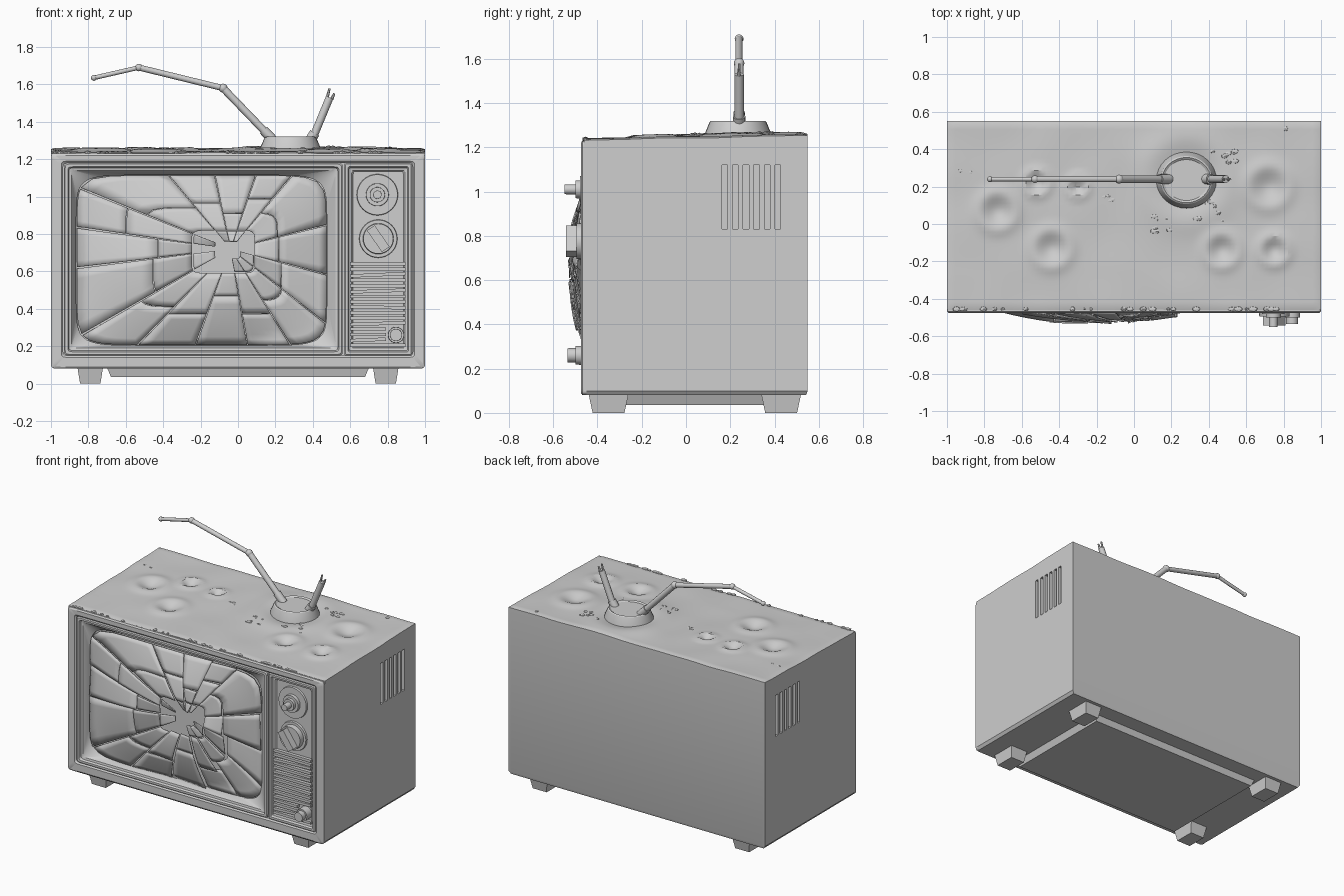
import bpy, bmesh, math, random
from mathutils import Vector, Matrix, noise

random.seed(4)
if "Cube" in bpy.data.objects:
    bpy.data.objects.remove(bpy.data.objects["Cube"])

grey = bpy.data.materials.new("plain_grey")
grey.use_nodes = True
grey.diffuse_color = (0.62, 0.62, 0.62, 1)
for node in grey.node_tree.nodes:
    if node.type == 'BSDF_PRINCIPLED':
        node.inputs["Base Color"].default_value = grey.diffuse_color
parts = []


def finish(bm, name, fix=True):
    if fix:
        bmesh.ops.recalc_face_normals(bm, faces=bm.faces)
    mesh = bpy.data.meshes.new(name)
    bm.to_mesh(mesh)
    bm.free()
    mesh.materials.append(grey)
    ob = bpy.data.objects.new(name, mesh)
    bpy.context.collection.objects.link(ob)
    parts.append(ob)
    return ob


def box(bm, lo, hi, turn=None, taper=1):
    lo, hi = Vector(lo), Vector(hi)
    mid, size = (lo + hi) / 2, hi - lo
    verts = bmesh.ops.create_cube(bm, size=1)["verts"]
    for v in verts:
        k = taper if v.co.z < 0 else 1
        p = Vector((v.co.x * size.x * k, v.co.y * size.y * k, v.co.z * size.z))
        v.co = mid + (turn @ p if turn else p)


def rod(bm, a, b, r1, r2=None, sides=16):
    a, b = Vector(a), Vector(b)
    spin = (b - a).to_track_quat('Z', 'Y').to_matrix().to_4x4()
    bmesh.ops.create_cone(bm, cap_ends=True, segments=sides, radius1=r1,
                          radius2=r1 if r2 is None else r2, depth=(b - a).length,
                          matrix=Matrix.Translation((a + b) / 2) @ spin)


def ball(bm, p, r):
    bmesh.ops.create_uvsphere(bm, u_segments=12, v_segments=8, radius=r,
                              matrix=Matrix.Translation(p))


def loft(name, loops, fill, segs=64):
    """Rounded rectangles (centre x, centre z, half x, half z, squareness, y)."""
    bm = bmesh.new()
    rings = []
    for cx, cz, hx, hz, n, y in loops:
        ring = []
        for i in range(segs):
            t = 2 * math.pi * (i + 0.5) / segs
            c, s = math.cos(t), math.sin(t)
            ring.append(bm.verts.new((cx + hx * math.copysign(abs(c) ** (2 / n), c), y,
                                      cz + hz * math.copysign(abs(s) ** (2 / n), s))))
        rings.append(ring)
    for a, b in zip(rings, rings[1:]):
        for i in range(segs):
            j = (i + 1) % segs
            bm.faces.new((a[i], a[j], b[j], b[i]))
    if fill:
        bm.faces.new(rings[-1])
    return finish(bm, name, fix=False)


# Cabinet: dented top sheet pulled down into a box
dents = [(-0.73, 0.07, 0.09), (-0.44, -0.13, 0.09), (0.47, -0.14, 0.08),
         (0.75, -0.14, 0.07), (0.72, 0.2, 0.1), (-0.52, 0.22, 0.06),
         (-0.3, 0.2, 0.05), (0.28, 0.24, 0.2)]


def top_z(x, y):
    z = 1.238 + 0.022 * (y + 0.46)
    for dx, dy, r in dents:
        d = math.hypot(x - dx, y - dy) / r
        z += 0.012 * math.exp(-6 * (d - 1.1) ** 2) - 0.022 * math.exp(-3 * d * d)
    return z + 0.006 * noise.noise(Vector((x * 4, y * 4, 0)))


bm = bmesh.new()
bmesh.ops.create_grid(bm, x_segments=90, y_segments=46, size=1)
for v in bm.verts:
    edge = v.is_boundary
    v.co.y = v.co.y * 0.505 + 0.045
    v.co.z = top_z(v.co.x, v.co.y) - (0.006 if edge else 0)
for height, shrink in ((0.1, 1), (0.08, 0.985)):
    rim = [e for e in bm.edges if e.is_boundary]
    new = bmesh.ops.extrude_edge_only(bm, edges=rim)["geom"]
    for v in new:
        if isinstance(v, bmesh.types.BMVert):
            v.co = (v.co.x * shrink, (v.co.y - 0.045) * shrink + 0.045, height)
bmesh.ops.holes_fill(bm, edges=[e for e in bm.edges if e.is_boundary], sides=0)
cabinet = finish(bm, "cabinet")

# Cut the front opening and the side vents
bm = bmesh.new()
box(bm, (-0.94, -0.6, 0.145), (0.94, -0.36, 1.185))
for side in (-1, 1):
    for i in range(6):
        y = 0.175 + 0.048 * i
        box(bm, (side - 0.03, y - 0.013, 0.83), (side + 0.03, y + 0.013, 1.12))
cutter = finish(bm, "opening_cutter")
cutter.hide_render = True
parts.remove(cutter)
cut = cabinet.modifiers.new("openings", 'BOOLEAN')
cut.operation, cut.solver, cut.object = 'DIFFERENCE', 'EXACT', cutter
bpy.context.view_layer.objects.active = cabinet
bpy.ops.object.modifier_apply(modifier=cut.name)
bpy.data.objects.remove(cutter)

# Front frame, screen surround and control panel
loft("front_frame", [(0, 0.655, 1, 0.575, 80, -0.45), (0, 0.655, 1, 0.575, 80, -0.468),
                     (0, 0.655, 0.99, 0.565, 80, -0.475), (0, 0.665, 0.945, 0.525, 80, -0.475),
                     (0, 0.665, 0.935, 0.515, 80, -0.465), (0, 0.665, 0.935, 0.515, 80, -0.4)], False)


def panel(name, cx, hx, extra):
    rims = [(0, -0.4), (0, -0.468), (0.006, -0.474), (0.02, -0.474), (0.026, -0.458), (0.04, -0.455)]
    loft(name, [(cx, 0.665, hx - d, 0.515 - d, 80, y) for d, y in rims] + extra, True)


SX, SZ, HX, HZ, SQ = -0.195, 0.66, 0.67, 0.455, 9
panel("screen_surround", -0.185, 0.745, [(SX, SZ, HX, HZ, SQ, -0.41), (SX, SZ, HX, HZ, SQ, -0.395)])
panel("control_panel", 0.75, 0.182, [(0.75, 0.665, 0.135, 0.47, 40, -0.445)])

# Shattered bulging screen: shards radiating from the impact point
hit = Vector((-0.04, 0.72))


def to_rim(deg):
    d = Vector((math.cos(math.radians(deg)), math.sin(math.radians(deg))))
    lo, hi = 0, 2
    for _ in range(20):
        m = (lo + hi) / 2
        p = hit + d * m
        inside = abs((p.x - SX) / HX) ** SQ + abs((p.y - SZ) / HZ) ** SQ < 1
        lo, hi = (m, hi) if inside else (lo, m)
    return hit + d * lo


cracks = [14, 50, 71, 102, 130, 158, 172, 187, 210, 226, 250, 280, 302, 322, 345, 374]
bm = bmesh.new()
for a0, a1 in zip(cracks, cracks[1:]):
    split = random.uniform(0.42, 0.7)
    for f0, f1 in ((0.1, 0.24), (0.25, split), (split + 0.005, 0.995)):
        if f0 == 0.1 and random.random() < 0.35:
            continue
        sunk = 0.025 if 280 <= a0 < 345 and f1 > 0.9 else 0
        tilt_a, tilt_f = random.uniform(-0.02, 0.02), random.uniform(-0.014, 0.014)
        n = 6
        rows = []
        for i in range(n + 1):
            u = i / n
            rim = to_rim(a0 + 0.3 + (a1 - a0 - 0.6) * u)
            row = []
            for j in range(n + 1):
                w = j / n
                p = hit.lerp(rim, f0 + (f1 - f0) * w)
                px, pz = (p.x - SX) / HX, (p.y - SZ) / HZ
                y = -0.42 - 0.108 * (1 - px * px) * (1 - pz * pz)
                y += sunk + tilt_a * (u - 0.5) + tilt_f * (w - 0.5)
                row.append(bm.verts.new((p.x, min(y, -0.405), p.y)))
            rows.append(row)
        for i in range(n):
            for j in range(n):
                bm.faces.new((rows[i][j], rows[i][j + 1], rows[i + 1][j + 1], rows[i + 1][j]))
glass = finish(bm, "screen_shards", fix=False)
glass.modifiers.new("thickness", 'SOLIDIFY').thickness = 0.006

# Dials and knobs
bm = bmesh.new()
for x, z, steps in ((0.745, 1.01, ((0.108, -0.458), (0.06, -0.48), (0.04, -0.5), (0.022, -0.55))),
                    (0.75, 0.775, ((0.1, -0.458), (0.08, -0.495))),
                    (0.845, 0.26, ((0.042, -0.5), (0.032, -0.535)))):
    for r, y in steps:
        rod(bm, (x, -0.43, z), (x, y, z), r * 1.05, r, 32)
box(bm, (0.725, -0.543, 0.705), (0.775, -0.48, 0.845), Matrix.Rotation(math.radians(-35), 3, 'Y'))
finish(bm, "dials")

# Speaker grille with a few bent slats
bm = bmesh.new()
for i in range(16):
    z = 0.205 + i * 0.029
    bend = random.uniform(-0.05, 0.05) if i % 3 == 1 else 0
    end = 0.79 if i in (1, 2, 3) else 0.895
    box(bm, (0.6, -0.468, z - 0.009), (end, -0.44, z + 0.009), Matrix.Rotation(bend, 3, 'Y'))
finish(bm, "speaker_grille")

# Feet and base board
bm = bmesh.new()
for x in (-0.79, 0.79):
    for y in (-0.35, 0.43):
        box(bm, (x - 0.068, y - 0.09, 0), (x + 0.068, y + 0.09, 0.085), taper=0.8)
finish(bm, "feet")
bm = bmesh.new()
box(bm, (-0.7, -0.4, 0.035), (0.7, 0.43, 0.085), taper=0.97)
finish(bm, "base_board")

# Aerial base with a dished top
bm = bmesh.new()
rings = []
for r, z in ((0.165, 1.235), (0.16, 1.265), (0.138, 1.315), (0.13, 1.32), (0.118, 1.312)):
    rings.append([bm.verts.new((0.28 + r * math.cos(k * math.pi / 16),
                                0.235 + r * 0.93 * math.sin(k * math.pi / 16), z)) for k in range(32)])
for a, b in zip(rings, rings[1:]):
    for k in range(32):
        bm.faces.new((a[k], a[(k + 1) % 32], b[(k + 1) % 32], b[k]))
bm.faces.new(rings[-1])
finish(bm, "aerial_base", fix=False)

# Long bent aerial and short snapped aerial
bm = bmesh.new()
path = [Vector((x, 0.24, z)) for x, z in ((0.19, 1.3), (-0.08, 1.58), (-0.53, 1.69), (-0.77, 1.635))]
for a, b, r in zip(path, path[1:], (0.02, 0.016, 0.012)):
    rod(bm, a, b, r)
    ball(bm, b, r + 0.004)
rod(bm, path[0], path[0].lerp(path[1], 0.2), 0.026)
finish(bm, "long_aerial")
bm = bmesh.new()
rod(bm, (0.395, 0.24, 1.3), (0.49, 0.24, 1.53), 0.021)
for shift in (-0.013, 0.013):
    rod(bm, (0.488 + shift, 0.24, 1.52), (0.502 + shift, 0.24, 1.565 - shift), 0.009, 0.006, 6)
rod(bm, (0.385, 0.24, 1.3), (0.41, 0.24, 1.34), 0.028)
finish(bm, "broken_aerial")

# Rubble on the top and chips along its front edge
bm = bmesh.new()
spots = [(0.12, 0.0, 0.07, 9), (0.4, 0.06, 0.1, 9), (0.48, 0.35, 0.07, 8),
         (-0.9, 0.27, 0.03, 3), (-0.14, 0.14, 0.03, 4), (0.83, 0.5, 0.02, 2)]
chips = [(x + random.uniform(-r, r), y + random.uniform(-r, r) * 0.6)
         for x, y, r, count in spots for _ in range(count)]
chips += [(random.uniform(-0.97, 0.97), -0.455) for _ in range(30)]
for x, y in chips:
    size = random.uniform(0.007, 0.016)
    stretch = Matrix.Diagonal((random.uniform(0.8, 1.8), 1, 0.7, 1))
    bmesh.ops.create_icosphere(bm, subdivisions=1, radius=size,
                               matrix=Matrix.Translation((x, y, top_z(x, y) - 0.002)) @ stretch)
finish(bm, "rubble")

bpy.ops.object.select_all(action='DESELECT')
for ob in parts:
    ob.select_set(True)
bpy.context.view_layer.objects.active = cabinet
bpy.ops.object.shade_smooth_by_angle(angle=math.radians(30))
